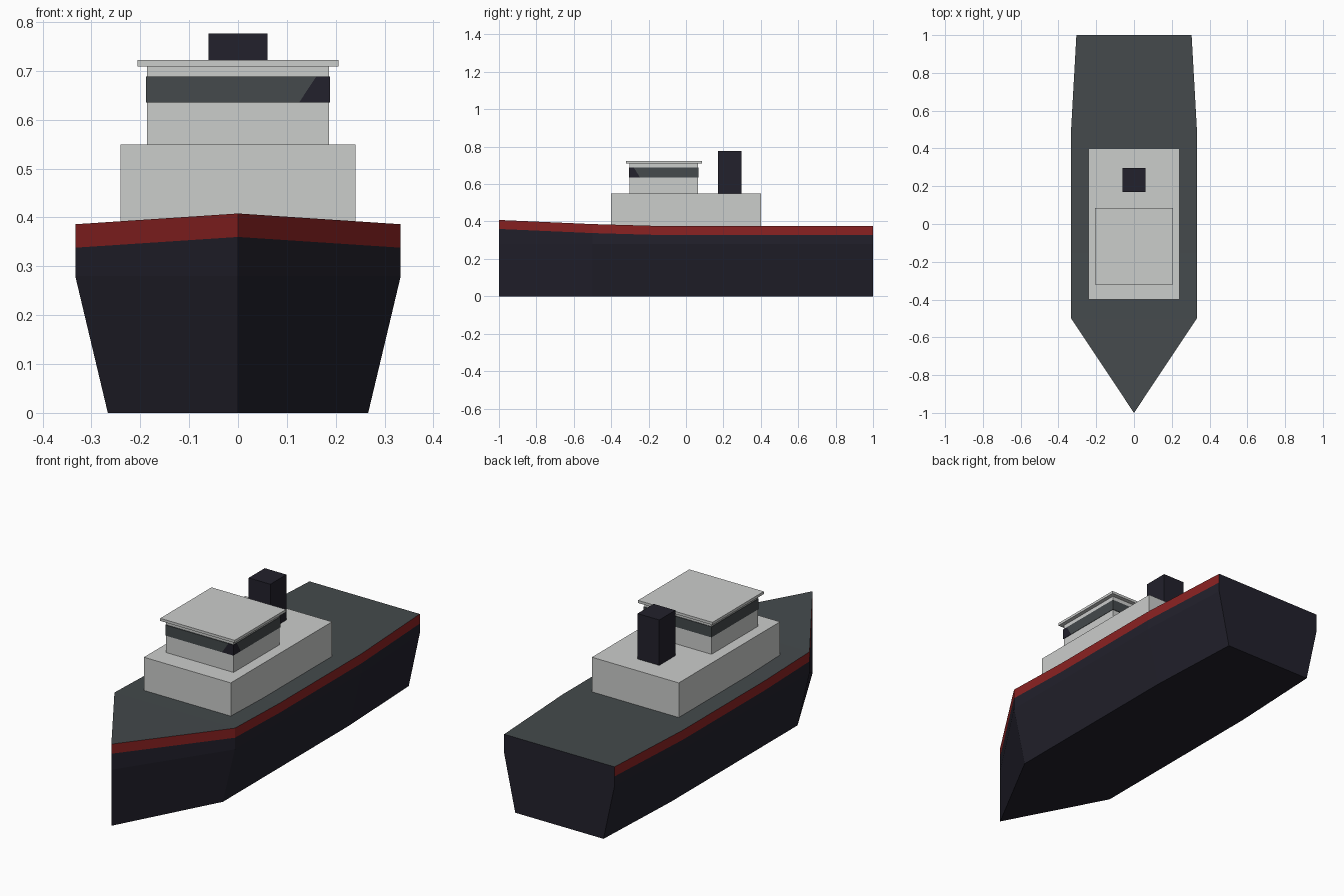
import bpy, bmesh
from mathutils import Vector

cube = bpy.data.objects.get("Cube")
if cube:
    bpy.data.objects.remove(cube, do_unlink=True)


def material(name, rgb):
    m = bpy.data.materials.new(name)
    m.use_nodes = True
    m.diffuse_color = (*rgb, 1)
    m.node_tree.nodes["Principled BSDF"].inputs["Base Color"].default_value = (*rgb, 1)
    return m


navy = material("dark navy", (0.016, 0.015, 0.025))
red = material("stripe red", (0.26, 0.016, 0.016))
slate = material("slate grey", (0.058, 0.068, 0.072))
white = material("off white", (0.6, 0.61, 0.6))


def finish(name, bm, mats):
    bmesh.ops.recalc_face_normals(bm, faces=bm.faces)
    mesh = bpy.data.meshes.new(name)
    bm.to_mesh(mesh)
    bm.free()
    for m in mats:
        mesh.materials.append(m)
    ob = bpy.data.objects.new(name, mesh)
    bpy.context.collection.objects.link(ob)
    return ob


def box_mesh(half_width, y0, y1, z0, z1):
    bm = bmesh.new()
    bmesh.ops.create_cube(bm, size=1)
    for v in bm.verts:
        v.co = (v.co.x * 2 * half_width,
                y0 if v.co.y < 0 else y1,
                z0 if v.co.z < 0 else z1)
    return bm


# Hull: cross-sections along the length as (y, half width, deck height)
stations = [(-1, 0, 0.408), (-0.5, 0.333, 0.386), (-0.15, 0.333, 0.376),
            (0.5, 0.333, 0.376), (1, 0.305, 0.376)]
STRIPE, CHINE, FLARE = 0.048, 0.28, 0.8
bm = bmesh.new()
rings = []
for y, w, top in stations:
    side = [(w, top), (w, top - STRIPE), (w, CHINE), (w * FLARE, 0)]
    section = side + [(-x, z) for x, z in reversed(side)]
    rings.append([bm.verts.new((x, y, z)) for x, z in section])
n = len(rings[0])
for a, b in zip(rings, rings[1:]):
    for j in range(n):
        k = (j + 1) % n
        f = bm.faces.new((a[j], a[k], b[k], b[j]))
        # Stripe on the topmost side strip, deck across the top
        f.material_index = 1 if j in (0, n - 2) else 2 if j == n - 1 else 0
bm.faces.new(rings[-1])
bmesh.ops.remove_doubles(bm, verts=bm.verts, dist=0.0005)
finish("hull", bm, [navy, red, slate])

# Superstructure and funnel
finish("deckhouse", box_mesh(0.24, -0.4, 0.4, 0.36, 0.549), [white])
finish("wheelhouse", box_mesh(0.186, -0.301, 0.064, 0.549, 0.709), [white])
finish("wheelhouse_roof", box_mesh(0.206, -0.32, 0.085, 0.709, 0.722), [white])
finish("funnel", box_mesh(0.06, 0.17, 0.297, 0.549, 0.776), [navy])

# Window band, with a dark slanted pane at the front left corner
bm = box_mesh(0.188, -0.305, 0.067, 0.635, 0.688)
corner = Vector((0.125, -0.305, 0.635))
slant = Vector((1, -1.07, -0.66))
bmesh.ops.bisect_plane(bm, geom=bm.verts[:] + bm.edges[:] + bm.faces[:],
                       plane_co=corner, plane_no=slant)
for f in bm.faces:
    f.material_index = int((f.calc_center_median() - corner).dot(slant) > 0)
finish("window_band", bm, [slate, navy])
